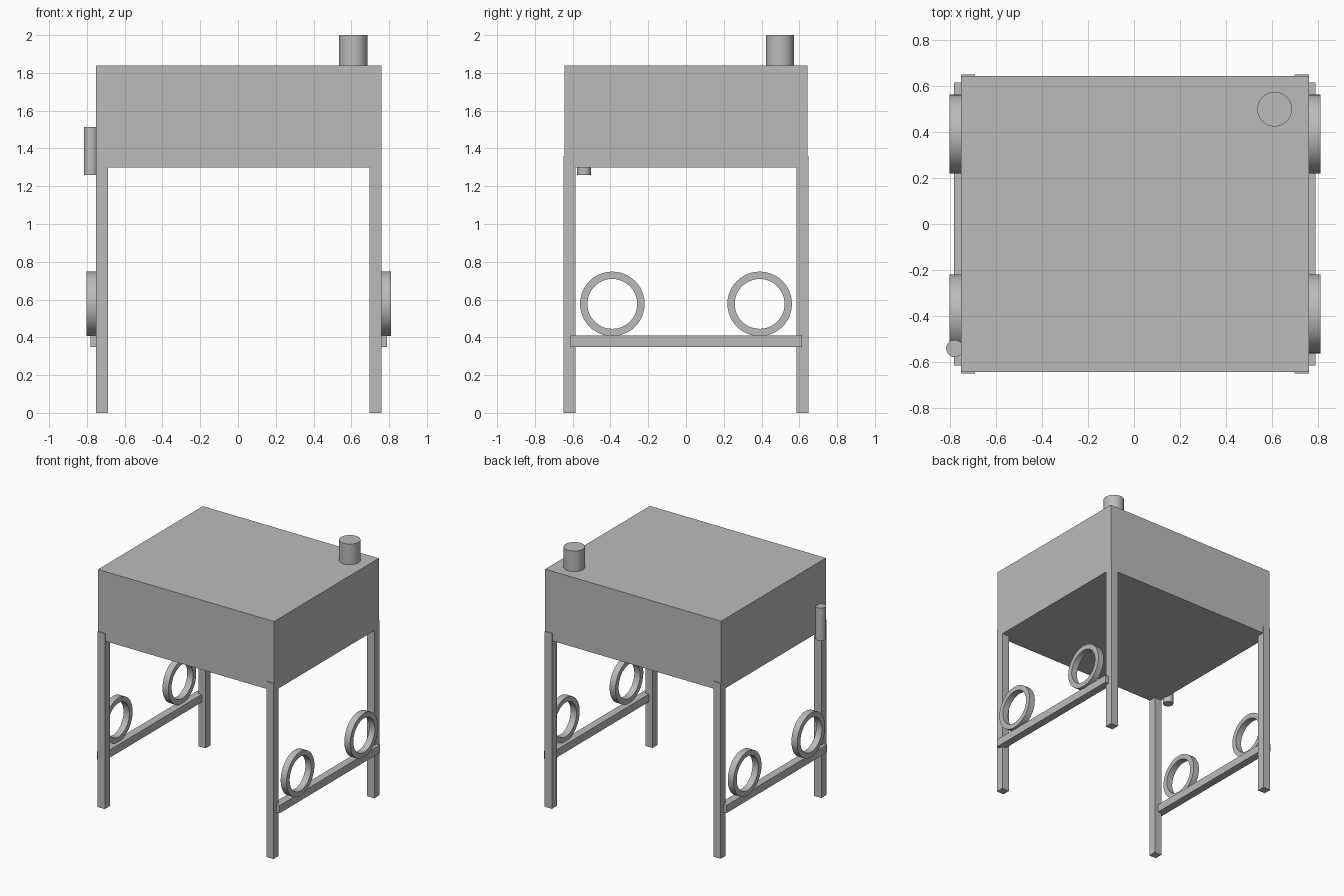
import bpy
import bmesh
from math import pi
from mathutils import Matrix, Vector

cube = bpy.data.objects.get("Cube")
if cube:
    bpy.data.objects.remove(cube, do_unlink=True)

grey = bpy.data.materials.new("plain grey")
grey.use_nodes = True
grey.diffuse_color = (0.5, 0.5, 0.5, 1)
grey.node_tree.nodes["Principled BSDF"].inputs["Base Color"].default_value = grey.diffuse_color

CX = 0.004      # middle of the frame in x
SEGMENTS = 48


def add_object(name, bm, location, smooth=False):
    mesh = bpy.data.meshes.new(name)
    bmesh.ops.recalc_face_normals(bm, faces=bm.faces)
    bm.to_mesh(mesh)
    bm.free()
    mesh.materials.append(grey)
    obj = bpy.data.objects.new(name, mesh)
    obj.location = location
    bpy.context.collection.objects.link(obj)
    if smooth:
        bpy.ops.object.select_all(action='DESELECT')
        obj.select_set(True)
        bpy.context.view_layer.objects.active = obj
        bpy.ops.object.shade_smooth_by_angle()
    return obj


def box(name, center, size):
    bm = bmesh.new()
    bmesh.ops.create_cube(bm, size=1)
    bmesh.ops.scale(bm, vec=size, verts=bm.verts)
    return add_object(name, bm, center)


def cylinder(name, center, radius, depth):
    bm = bmesh.new()
    bmesh.ops.create_cone(bm, cap_ends=True, segments=SEGMENTS, radius1=radius,
                          radius2=radius, depth=depth)
    return add_object(name, bm, center, smooth=True)


def ring(name, center, outer, inner, width):
    """Square-section ring whose axis runs along x."""
    bm = bmesh.new()
    section = [bm.verts.new((x, r, 0)) for x, r in
               ((-width / 2, inner), (width / 2, inner),
                (width / 2, outer), (-width / 2, outer))]
    edges = [bm.edges.new((section[i], section[(i + 1) % 4])) for i in range(4)]
    bmesh.ops.spin(bm, geom=section + edges, cent=(0, 0, 0), axis=(1, 0, 0),
                   angle=2 * pi, steps=SEGMENTS, use_merge=True)
    bmesh.ops.remove_doubles(bm, verts=bm.verts, dist=0.0001)
    return add_object(name, bm, center, smooth=True)


# Main body with the chimney on top and a small pipe on its side
box("body", (CX, 0, 1.57), (1.51, 1.284, 0.54))
cylinder("chimney", (0.61, 0.498, 1.91), 0.075, 0.18)
cylinder("side_pipe", (-0.778, -0.54, 1.387), 0.037, 0.255)

# Legs, side rails and the rings standing on them
for side, sx in (("left", 1), ("right", -1)):
    box(f"{side}_rail", (CX + sx * 0.754, 0, 0.38), (0.06, 1.23, 0.06))
    for end, sy in (("front", -1), ("back", 1)):
        box(f"{end}_{side}_leg", (CX + sx * 0.724, sy * 0.617, 0.68), (0.062, 0.062, 1.36))
        ring(f"{end}_{side}_ring", (CX + sx * 0.78, sy * 0.39, 0.577), 0.171, 0.132, 0.05)
